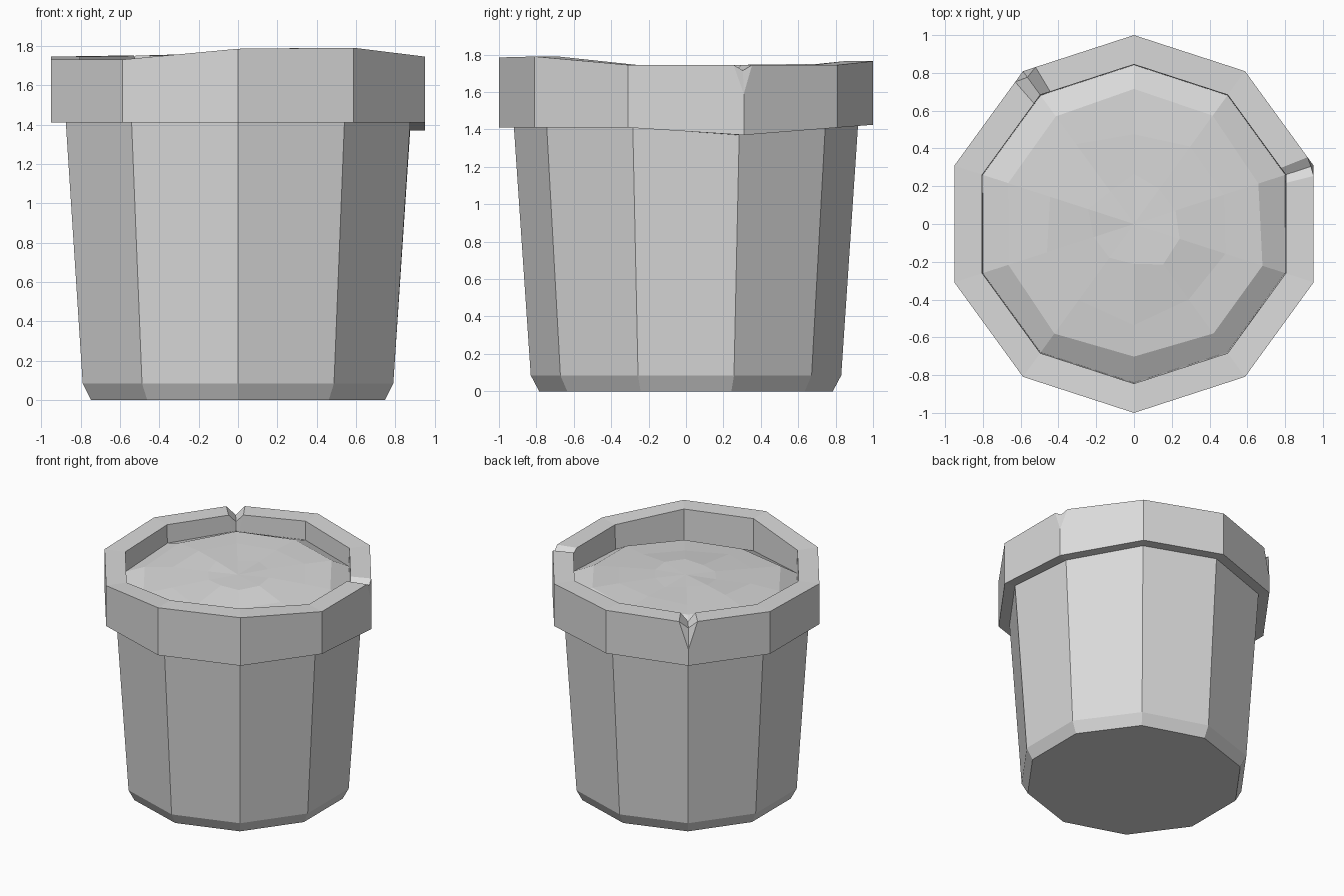
import bpy, bmesh, math, random
from mathutils import Vector

cube = bpy.data.objects.get("Cube")
if cube:
    bpy.data.objects.remove(cube, do_unlink=True)

SIDES = 10
stone = bpy.data.materials.new("grey_stone")
stone.use_nodes = True
GREY = (0.7, 0.7, 0.7, 1)
stone.diffuse_color = GREY
stone.node_tree.nodes["Principled BSDF"].inputs["Base Color"].default_value = GREY


def polar(corner, radius, z):
    a = math.radians(18 + 36 * corner)
    return Vector((radius * math.cos(a), radius * math.sin(a), z))


def along(corner, radius, z, slide):
    """Corner point slid along the rim edge towards a neighbouring corner."""
    p = polar(corner, radius, z)
    q = polar(corner + (1 if slide > 0 else -1), radius, z)
    return p + (q - p).normalized() * abs(slide)


def finish(bm, name):
    bmesh.ops.recalc_face_normals(bm, faces=bm.faces[:])
    mesh = bpy.data.meshes.new(name)
    bm.to_mesh(mesh)
    bm.free()
    mesh.materials.append(stone)
    obj = bpy.data.objects.new(name, mesh)
    bpy.context.collection.objects.link(obj)
    return obj


# Pot: one column of points per corner, uneven rim, chips at two corners
rim_top = [1.745, 1.745, 1.765, 1.75, 1.745, 1.73, 1.73, 1.785, 1.79, 1.745]
rim_low = {0: 1.37, 2: 1.425}
# corner: (half width, groove height, groove radius, crack tip height)
chips = {0: (0.055, 1.715, 0.985, 1.59), 3: (0.07, 1.69, 0.96, 1.54)}

bm = bmesh.new()
columns = []
for c in range(SIDES):
    top, low = rim_top[c], rim_low.get(c, 1.41)
    half, groove, groove_r, tip = chips.get(c, (0, top, 1, 1.6))
    new = bm.verts.new
    lower = [new(polar(c, r, z)) for r, z in
             ((0.785, 0), (0.83, 0.085), (0.92, low), (1.0, low), (1.0, tip))]
    inner = [new(polar(c, 0.84, 1.5))]
    if c in chips:
        for slide, z in ((-half, top), (0, groove), (half, top)):
            outer_r = 1.0 if slide else groove_r
            edge = [new(along(c, outer_r, z, slide)),
                    new(along(c, 0.845, z, slide * 0.8))]
            columns.append(lower + edge + inner)
    else:
        edge = [new(polar(c, 1.0, top)), new(polar(c, 0.845, top))]
        columns.append(lower + edge + inner)

for a, b in zip(columns, columns[1:] + columns[:1]):
    for i in range(len(a) - 1):
        loop = list(dict.fromkeys((a[i], b[i], b[i + 1], a[i + 1])))
        if len(loop) > 2:
            bm.faces.new(loop)
base = list(dict.fromkeys(col[0] for col in columns))
bm.faces.new(base)
finish(bm, "pot")

# Soil: low uneven mound of faceted rings, heaped higher towards the back
random.seed(4)
bm = bmesh.new()
rings = []
for radius, z, jitter in ((0.842, 1.575, 0), (0.7, 1.64, 0.01),
                          (0.5, 1.66, 0.018), (0.24, 1.665, 0.015)):
    ring = []
    for c in range(SIDES):
        p = polar(c, radius + random.uniform(-jitter, jitter) * 2, z)
        p.z += random.uniform(-jitter, jitter) + 0.05 * p.y - 0.015 * p.x
        ring.append(bm.verts.new(p))
    rings.append(ring)
for outer, inner in zip(rings, rings[1:]):
    for i in range(SIDES):
        j = (i + 1) % SIDES
        bm.faces.new((outer[i], outer[j], inner[j], inner[i]))
centre = bm.verts.new((0, 0, 1.665))
for i in range(SIDES):
    bm.faces.new((rings[-1][i], rings[-1][(i + 1) % SIDES], centre))
soil = finish(bm, "soil")
if soil.data.polygons[0].normal.z < 0:
    soil.data.flip_normals()
